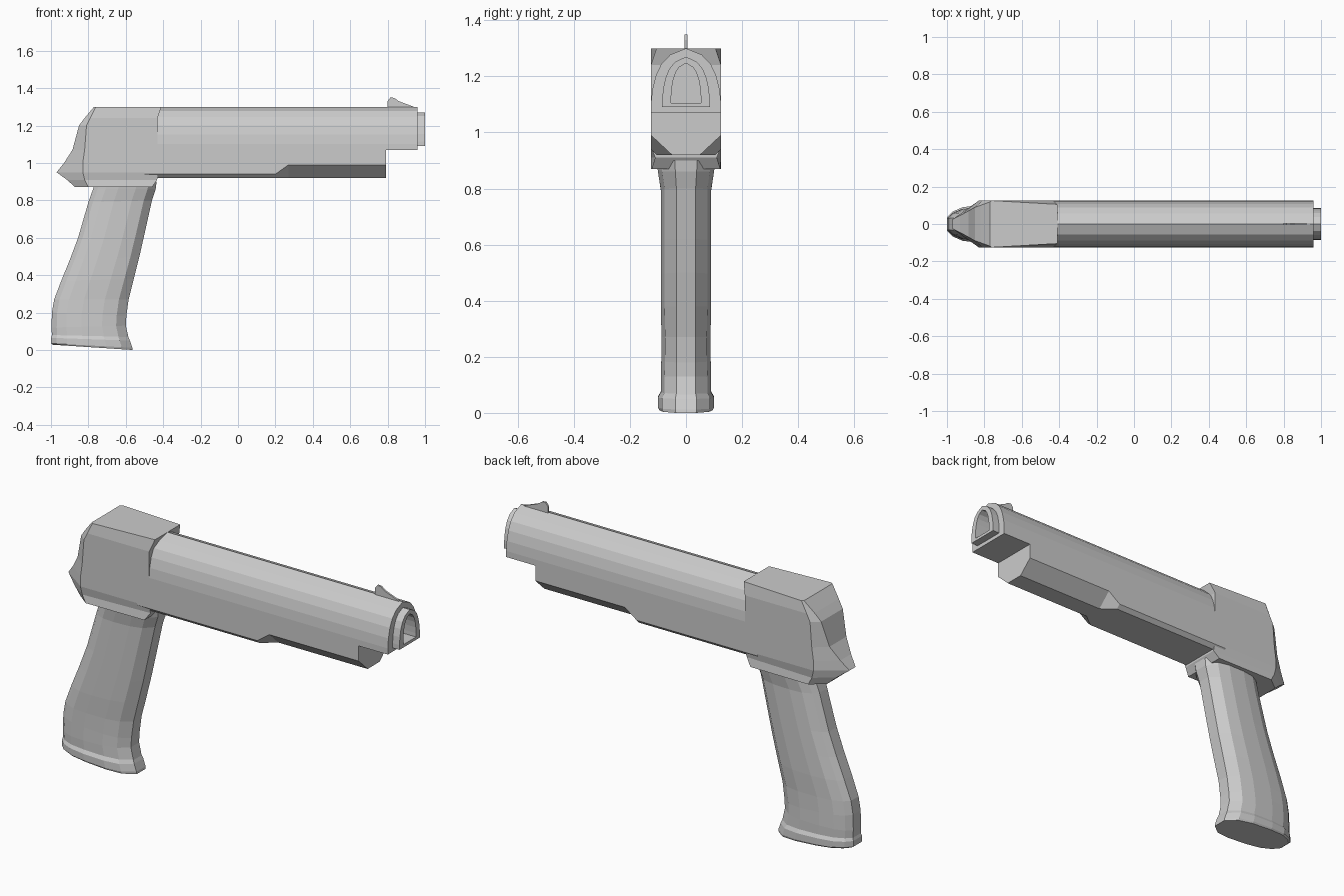
import bpy, bmesh

if "Cube" in bpy.data.objects:
    bpy.data.objects.remove(bpy.data.objects["Cube"])


def finish(name, bm):
    bmesh.ops.recalc_face_normals(bm, faces=bm.faces)
    me = bpy.data.meshes.new(name)
    bm.to_mesh(me)
    bm.free()
    ob = bpy.data.objects.new(name, me)
    bpy.context.collection.objects.link(ob)
    return ob


def loft(name, rings):
    """Skin equal-length closed rings and cap both ends."""
    bm = bmesh.new()
    vr = [[bm.verts.new(p) for p in r] for r in rings]
    n = len(vr[0])
    for a, b in zip(vr, vr[1:]):
        for i in range(n):
            j = (i + 1) % n
            bm.faces.new((a[i], a[j], b[j], b[i]))
    bm.faces.new(vr[0])
    bm.faces.new(vr[-1])
    return finish(name, bm)


def arch(x, w, z0, z1):
    """Pointed arch with a flat base, in the plane of the given x."""
    half = [(1, 0), (1, .14), (.96, .36), (.86, .58), (.70, .76), (.45, .90)]
    pts = half + [(0, 1)] + [(-y, z) for y, z in reversed(half)]
    return [(x, y * w, z0 + z * (z1 - z0)) for y, z in pts]


# Barrel with stepped muzzle and hollow bore
loft("barrel", [
    arch(-.50, .125, 1.07, 1.30),
    arch(.96, .125, 1.07, 1.30),
    arch(.96, .085, 1.09, 1.27),
    arch(1.0, .085, 1.09, 1.27),
    arch(1.0, .053, 1.105, 1.247),
    arch(.80, .053, 1.105, 1.247),
])


# Lower frame, with deeper chamfers toward the front
def frame_ring(x, zc, bw):
    half = [(.125, 1.10), (.125, zc), (bw, .92)]
    return [(x, y, z) for y, z in half + [(-y, z) for y, z in reversed(half)]]


loft("lower_frame", [
    frame_ring(-.50, .94, .105),
    frame_ring(.20, .94, .105),
    frame_ring(.27, .99, .05),
    frame_ring(.79, .99, .05),
])

# Receiver: z, front x, front half width, side corner x, back x, back half width
rows = [
    (.87, -.46, .122, -.80, -.87, .07),
    (.91, -.432, .11, -.82, -.915, .055),
    (.95, -.43, .125, -.83, -.97, .025),
    (1.00, -.43, .125, -.83, -.93, .045),
    (1.07, -.43, .125, -.82, -.885, .07),
    (1.20, -.43, .125, -.81, -.85, .09),
    (1.24, -.43, .125, -.79, -.82, .10),
    (1.30, -.41, .105, -.76, -.77, .118),
]
rings = []
for z, xf, wf, xs, xb, wb in rows:
    half = [(xf, wf), (xs, .125), (xb, wb)]
    rings.append([(x, y, z) for x, y in half + [(x, -y) for x, y in reversed(half)]])
loft("receiver", rings)


# Grip sections: back x, back z, front x, front z, half width
def grip_ring(xb, zb, xf, zf, w):
    half = [(0, .36), (.07, .66), (.20, .90), (.40, 1), (.68, 1), (.87, .85), (1, .38)]
    pts = half + [(u, -v) for u, v in reversed(half)]
    return [(xb + u * (xf - xb), v * w, zb + u * (zf - zb)) for u, v in pts]


loft("grip", [grip_ring(*r) for r in [
    (-.76, .90, -.435, .90, .105),
    (-.775, .86, -.44, .86, .10),
    (-.80, .79, -.46, .80, .09),
    (-.855, .60, -.50, .62, .09),
    (-.90, .48, -.527, .50, .09),
    (-.945, .37, -.557, .38, .09),
    (-.983, .27, -.585, .27, .087),
    (-.995, .20, -.597, .18, .088),
    (-.997, .12, -.60, .13, .09),
    (-.995, .075, -.585, .065, .09),
]])

# Flared base of the grip
loft("grip_base", [grip_ring(*r) for r in [
    (-.995, .08, -.587, .07, .09),
    (-1.0, .065, -.578, .05, .10),
    (-1.0, .035, -.565, .012, .10),
    (-.99, .028, -.563, 0, .095),
]])

# Thin front sight
sight = [(.80, 1.285), (.80, 1.33), (.815, 1.35), (.835, 1.348),
         (.86, 1.33), (.90, 1.315), (.94, 1.30), (.94, 1.285)]
loft("front_sight", [[(x, y, z) for x, z in sight] for y in (-.005, .005)])
